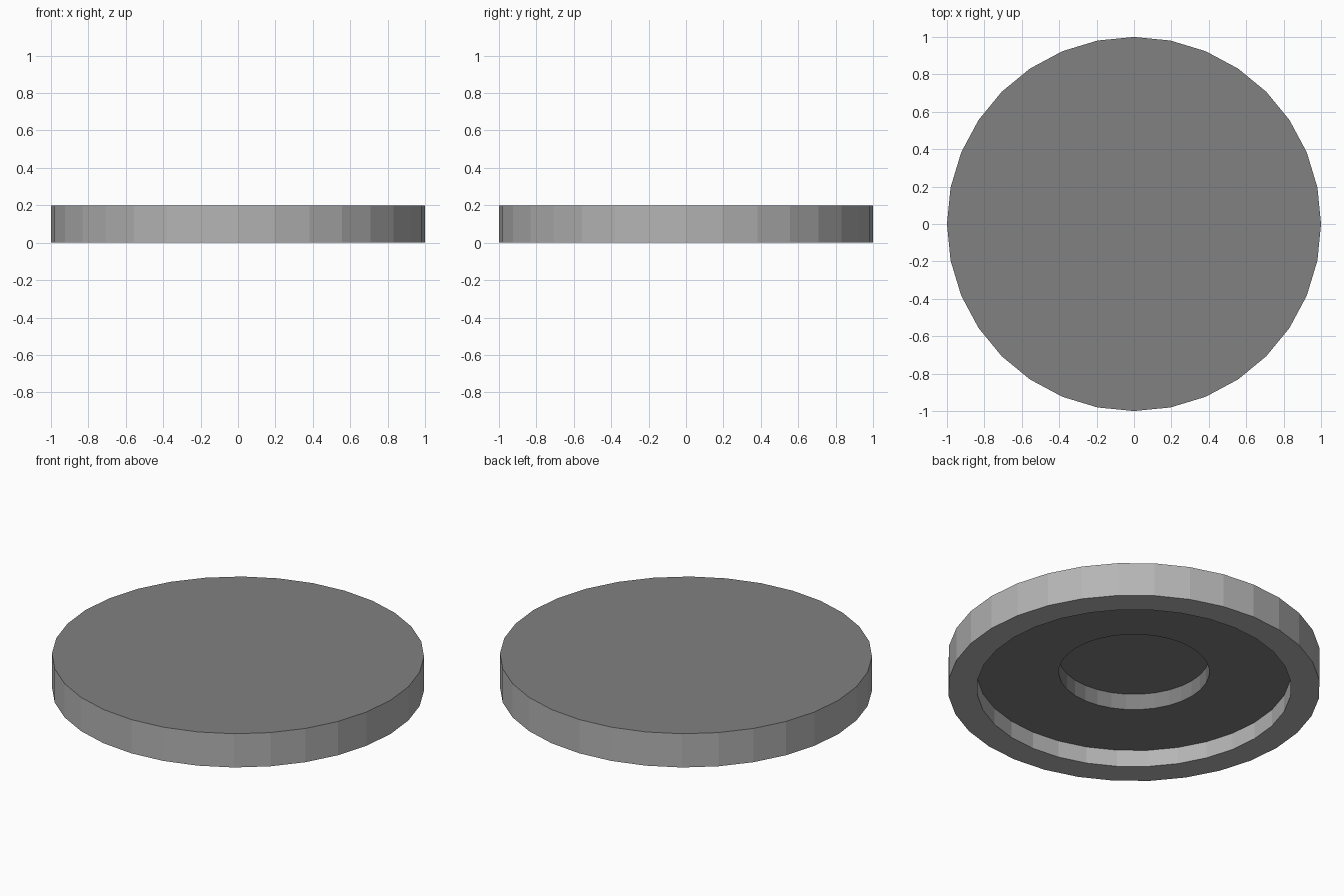
import bpy, bmesh
from math import cos, sin, tau

if "Cube" in bpy.data.objects:
    bpy.data.objects.remove(bpy.data.objects["Cube"])

SIDES = 32
GREY, DARK = 0, 1   # material slots

# Half cross-section (radius, z), from the top rim down and into the stepped underside
PROFILE = [
    (1.00, 0.20),   # top edge
    (1.00, 0.00),   # foot, outer
    (0.845, 0.00),  # foot, inner
    (0.845, 0.10),  # recess
    (0.405, 0.10),  # centre hole rim
    (0.405, 0.195), # centre hole floor, leaving a thin skin on top
]
# Colour of each band between profile points: wall, foot, inner wall, recess, hole wall
BANDS = [GREY, GREY, GREY, DARK, DARK]


def material(name, value):
    mat = bpy.data.materials.new(name)
    mat.diffuse_color = (value, value, value, 1)
    mat.use_nodes = True
    mat.node_tree.nodes["Principled BSDF"].inputs["Base Color"].default_value = mat.diffuse_color
    return mat


def lathe(name, profile, bands, sides, mats):
    """Revolve a profile around z and cap both ends with flat dark n-gons."""
    bm = bmesh.new()
    rings = [[bm.verts.new((r * cos(tau * i / sides), r * sin(tau * i / sides), z))
              for i in range(sides)] for r, z in profile]
    for a, b, slot in zip(rings, rings[1:], bands):
        for i in range(sides):
            j = (i + 1) % sides
            bm.faces.new((a[i], b[i], b[j], a[j])).material_index = slot
    bm.faces.new(rings[0]).material_index = DARK
    bm.faces.new(rings[-1][::-1]).material_index = DARK
    bmesh.ops.recalc_face_normals(bm, faces=bm.faces)
    mesh = bpy.data.meshes.new(name)
    for mat in mats:
        mesh.materials.append(mat)
    bm.to_mesh(mesh)
    bm.free()
    obj = bpy.data.objects.new(name, mesh)
    bpy.context.collection.objects.link(obj)
    return obj


# Round disc with a grey rim, dark top and hollow dark underside
lathe("round_disc", PROFILE, BANDS, SIDES,
      [material("rim_grey", 0.46), material("plate_dark", 0.22)])
